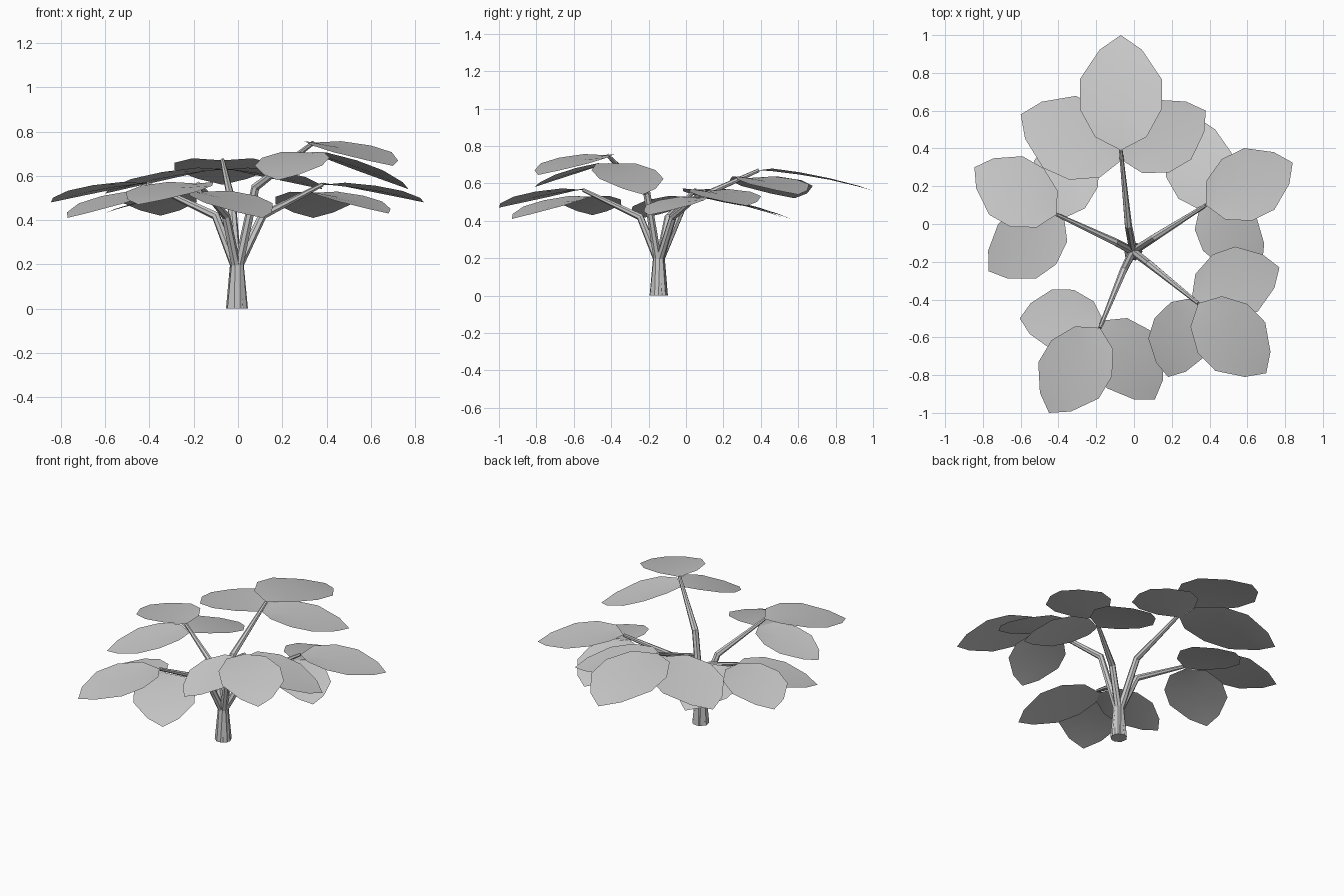
import bpy, bmesh, math
from mathutils import Vector

if "Cube" in bpy.data.objects:
    bpy.data.objects.remove(bpy.data.objects["Cube"])

ROOT = Vector((-0.005, -0.145, 0))


def make_object(name, bm, recalc=True):
    if recalc:
        bmesh.ops.recalc_face_normals(bm, faces=bm.faces)
    mesh = bpy.data.meshes.new(name)
    bm.to_mesh(mesh)
    bm.free()
    obj = bpy.data.objects.new(name, mesh)
    bpy.context.collection.objects.link(obj)
    return obj


# Tapered, bent stem: low-poly tube through a few points
def stem(name, points, radii, sides=7):
    bm = bmesh.new()
    out = (points[-1] - points[0]) * Vector((1, 1, 0))
    out.normalize()
    side = out.cross(Vector((0, 0, 1)))
    rings = []
    for i, (p, r) in enumerate(zip(points, radii)):
        a, b = points[max(i - 1, 0)], points[min(i + 1, len(points) - 1)]
        t = Vector((0, 0, 1)) if i == 0 else (
            (p - a).normalized() + (b - p).normalized()).normalized()
        up = side.cross(t).normalized()
        rings.append([bm.verts.new(p + r * (math.cos(k * math.tau / sides) * side
                                            + math.sin(k * math.tau / sides) * up))
                      for k in range(sides)])
    for lo, hi in zip(rings, rings[1:]):
        for k in range(sides):
            n = (k + 1) % sides
            bm.faces.new((lo[k], lo[n], hi[n], hi[k]))
    bm.faces.new(rings[0])
    bm.faces.new(rings[-1])
    make_object(name, bm)


# Ten-sided leaf blade: (position along length, half width, rim lift, midrib lift)
PROFILE = [(0.11, 0.22, 0.035, 0.012), (0.35, 0.35, 0.045, 0.025),
           (0.61, 0.35, 0.04, 0.028), (0.87, 0.18, 0.02, 0.014)]


def leaf(name, base, tip):
    bm = bmesh.new()
    axis = tip - base
    size = axis.length
    side = Vector((-axis.y, axis.x, 0)).normalized()
    up = axis.cross(side).normalized()
    start, end = bm.verts.new(base), bm.verts.new(tip)
    rows = []
    for u, w, rim, rib in PROFILE:
        mid = base + axis * u
        rows.append([bm.verts.new(mid + side * w * s * size
                                  + up * size * (rim if s else rib))
                     for s in (-1, 0, 1)])
    # Wound so that the top side faces up
    for j in (0, 1):
        bm.faces.new((start, rows[0][j], rows[0][j + 1]))
        for a, b in zip(rows, rows[1:]):
            bm.faces.new((a[j], b[j], b[j + 1], a[j + 1]))
        bm.faces.new((rows[-1][j], end, rows[-1][j + 1]))
    for f in bm.faces:
        f.smooth = True
    make_object(name, bm, recalc=False)


# Each branch: elbow, stem tip, then the tips of its three leaves
BRANCHES = {
    "back": ((-0.03, -0.01, 0.49), (-0.07, 0.39, 0.67),
             [(-0.07, 1.0, 0.56), (-0.60, 0.58, 0.52), (0.38, 0.60, 0.54)]),
    "right": ((0.11, -0.07, 0.42), (0.38, 0.10, 0.56),
              [(0.84, 0.325, 0.48), (0.34, 0.56, 0.41), (0.68, -0.20, 0.43)]),
    "front_right": ((0.08, -0.21, 0.55), (0.34, -0.42, 0.75),
                    [(0.70, -0.79, 0.645), (0.77, -0.23, 0.54), (0.18, -0.81, 0.58)]),
    "front_left": ((-0.055, -0.245, 0.42), (-0.18, -0.55, 0.565),
                   [(-0.45, -1.0, 0.47), (-0.605, -0.50, 0.43), (0.11, -0.93, 0.41)]),
    "left": ((-0.10, -0.095, 0.42), (-0.41, 0.05, 0.565),
             [(-0.845, 0.30, 0.48), (-0.35, 0.51, 0.42), (-0.77, -0.25, 0.41)]),
}

for name, (elbow, tip, leaf_tips) in BRANCHES.items():
    elbow, tip = Vector(elbow), Vector(tip)
    out = (elbow - ROOT) * Vector((1, 1, 0))
    out.normalize()
    low = ROOT + out * 0.012 + Vector((0, 0, 0.2))
    stem(name + "_stem", [ROOT + out * 0.005, low, elbow, tip],
         [0.046, 0.022, 0.020, 0.010])
    # End leaf sits on the stem tip, side leaves just below it
    below = tip.lerp(elbow, 0.13) - Vector((0, 0, 0.018))
    for part, base, end in zip(("end", "side_a", "side_b"), (tip, below, below), leaf_tips):
        leaf(f"{name}_{part}_leaf", base, Vector(end))
